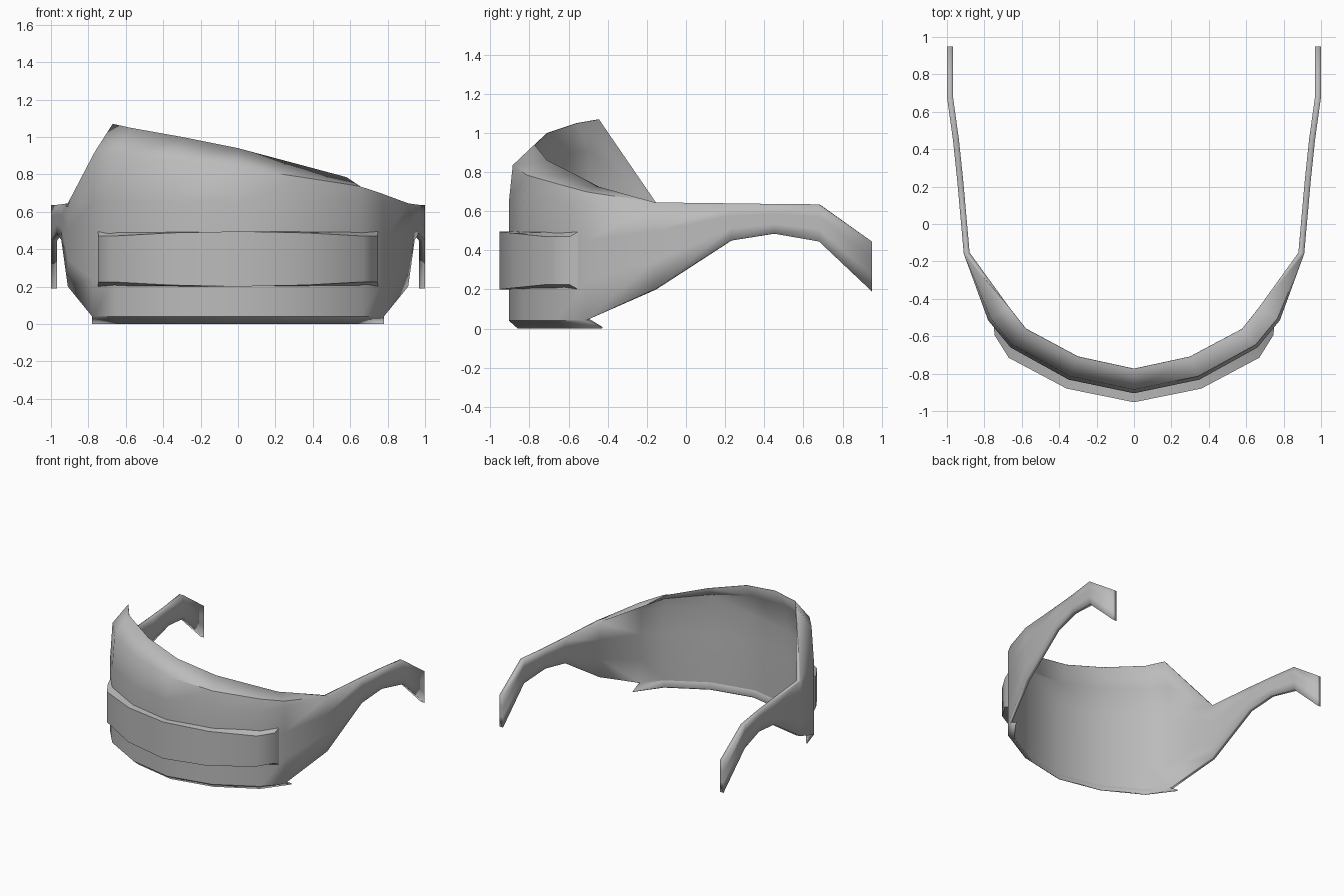
import bpy, bmesh

cube = bpy.data.objects.get("Cube")
if cube:
    bpy.data.objects.remove(cube)

grey = bpy.data.materials.new("matte grey")
grey.use_nodes = True
grey.diffuse_color = (0.5, 0.5, 0.5, 1)
grey.node_tree.nodes["Principled BSDF"].inputs["Base Color"].default_value = (0.5, 0.5, 0.5, 1)


def finish(name, bm, angle):
    """Turn a bmesh into a smooth-shaded object."""
    bmesh.ops.remove_doubles(bm, verts=bm.verts, dist=0.0005)
    bmesh.ops.recalc_face_normals(bm, faces=bm.faces)
    mesh = bpy.data.meshes.new(name)
    bm.to_mesh(mesh)
    bm.free()
    mesh.materials.append(grey)
    obj = bpy.data.objects.new(name, mesh)
    bpy.context.collection.objects.link(obj)
    bpy.ops.object.select_all(action='DESELECT')
    obj.select_set(True)
    bpy.context.view_layer.objects.active = obj
    bpy.ops.object.shade_smooth_by_angle(angle=angle)
    return obj


def mirrored(half):
    """Mirror a half plan (centre first) into a full plan from -x to +x."""
    return [(-p[0], *p[1:]) for p in half[:0:-1]] + half


def bridge(bm, rows):
    """Fill quads between neighbouring rows of points."""
    grid = [[bm.verts.new(p) for p in row] for row in rows]
    for a, b in zip(grid, grid[1:]):
        for i in range(len(a) - 1):
            bm.faces.new((a[i], a[i + 1], b[i + 1], b[i]))
    return grid


# Shell plan: x, y, lower edge, upper edge, running from the nose to the temple tip
shell = mirrored([(0, -.905, .04, .65), (.35, -.832, .04, .65), (.66, -.66, .04, .65),
                  (.78, -.515, .04, .65), (.91, -.16, .2, .645), (.945, .23, .45, .64),
                  (.968, .45, .485, .637), (1, .68, .445, .635), (1, .95, .19, .445)])
bm = bmesh.new()
bridge(bm, [[(x, y, lo + (hi - lo) * t) for x, y, lo, hi in shell] for t in (0, .33, .67, 1)])

# Asymmetric brow leaning back above the shell
front = shell[4:13]
rim_plan = mirrored([(0, -.775), (.3, -.71), (.58, -.56), (.67, -.445), (.91, -.16)])
rim_z = [.645, 1.07, 1.05, 1.0, .94, .86, .785, .725, .645]
base = [(x, y, hi) for x, y, lo, hi in front]
rim = [(x, y, z) for (x, y), z in zip(rim_plan, rim_z)]
middle = [(b[0] + (r[0] - b[0]) * .12, b[1] + (r[1] - b[1]) * .15, b[2] + (r[2] - b[2]) * .64)
          for b, r in zip(base, rim)]
bridge(bm, [base, middle, rim])

# Turned-in lip along the lower edge, ending in small points
edge = [(x, y, lo) for x, y, lo, hi in shell[5:12]]
lip = mirrored([(0, -.86, 0), (.335, -.79, 0), (.635, -.625, 0), (.78, -.43, 0)])
bridge(bm, [edge, lip])
visor = finish("visor_shell", bm, 0.7)

# Thickness tapers to nothing along the brow rim and the lip
group = visor.vertex_groups.new(name="thickness")
for v in visor.data.vertices:
    x, y, z = v.co
    on_rim = z > .66 and any((v.co - type(v.co)(p)).length < .01 for p in rim)
    group.add([v.index], .1 if on_rim else .3 if z < .01 else 1, 'REPLACE')
solid = visor.modifiers.new("wall", 'SOLIDIFY')
solid.thickness = .032
solid.offset = -1
solid.vertex_group = group.name

# Raised front band: front face narrows in height toward its ends
outer = mirrored([(0, -.953, 0), (.36, -.88, .008), (.67, -.715, .025), (.745, -.595, .025)])
inner = mirrored([(0, -.885), (.34, -.815), (.645, -.645), (.75, -.55)])
low, high = .2, .495
rows = [[(x, y, low) for x, y in inner],
        [(x, y, low + d) for x, y, d in outer],
        [(x, y, high - d) for x, y, d in outer],
        [(x, y, high) for x, y in inner]]
bm = bmesh.new()
bridge(bm, rows + rows[:1])
bmesh.ops.remove_doubles(bm, verts=bm.verts, dist=0.0005)
bmesh.ops.holes_fill(bm, edges=[e for e in bm.edges if e.is_boundary], sides=4)
finish("front_band", bm, 0.6)
